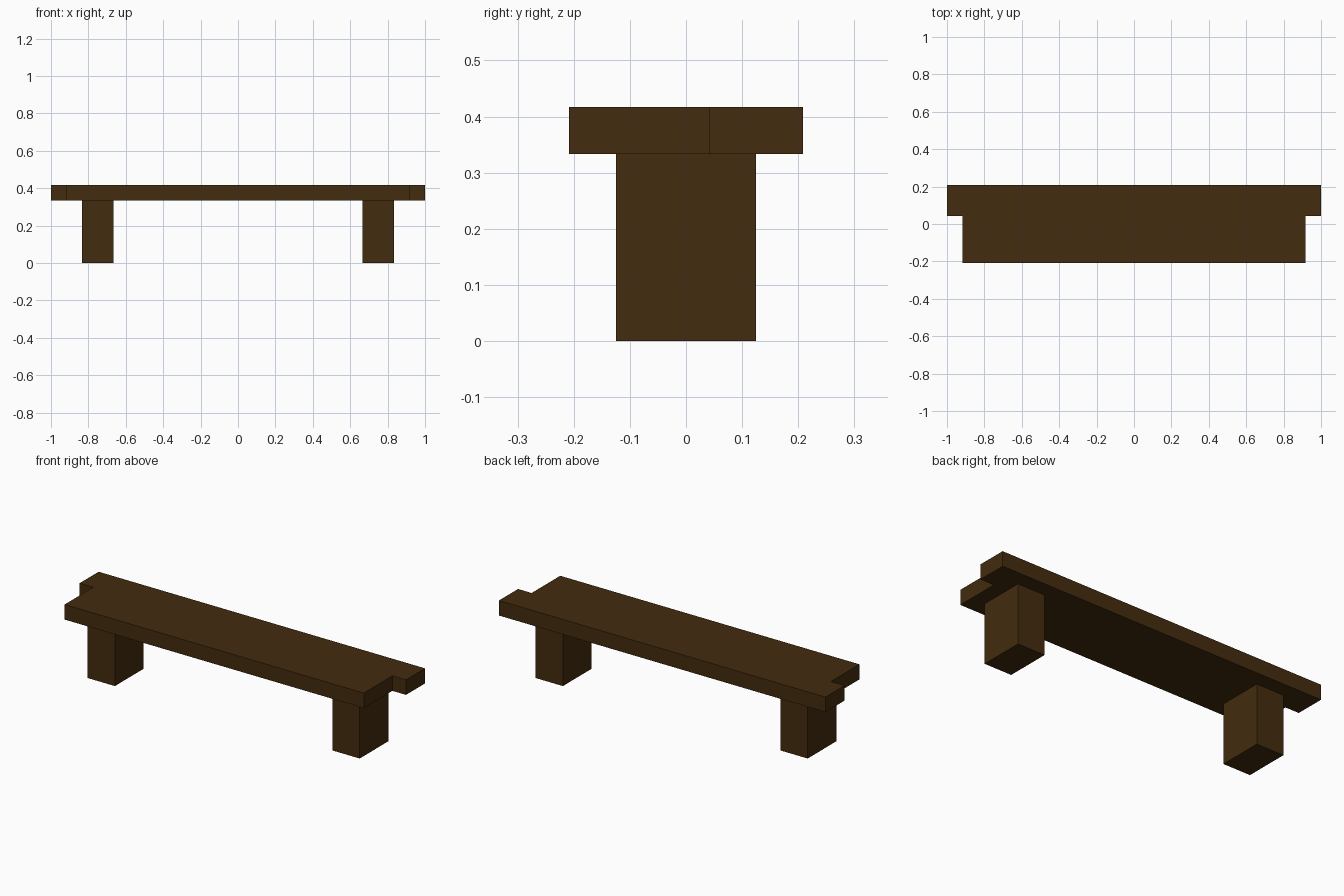
import bpy, bmesh

if "Cube" in bpy.data.objects:
    bpy.data.objects.remove(bpy.data.objects["Cube"])

U = 1 / 12  # module size: the bench is 24 modules long

wood = bpy.data.materials.new("dark brown wood")
wood.diffuse_color = (0.056, 0.025, 0.0045, 1)
wood.use_nodes = True
wood.node_tree.nodes["Principled BSDF"].inputs["Base Color"].default_value = wood.diffuse_color


def prism(name, outline, z0, z1):
    """Extrude a flat counter-clockwise outline (in modules) from z0 to z1."""
    bm = bmesh.new()
    base = bm.faces.new([bm.verts.new((x * U, y * U, z0 * U)) for x, y in outline])
    ext = bmesh.ops.extrude_face_region(bm, geom=[base], use_keep_orig=True)
    top = [g for g in ext["geom"] if isinstance(g, bmesh.types.BMVert)]
    bmesh.ops.translate(bm, verts=top, vec=(0, 0, (z1 - z0) * U))
    bmesh.ops.recalc_face_normals(bm, faces=bm.faces)
    mesh = bpy.data.meshes.new(name)
    bm.to_mesh(mesh)
    bm.free()
    mesh.materials.append(wood)
    obj = bpy.data.objects.new(name, mesh)
    bpy.context.collection.objects.link(obj)
    return obj


# Seat plank: the rear strip is one module longer at each end
half = [(11, -2.5), (11, 0.5), (12, 0.5), (12, 2.5)]
prism("seat", half + [(-x, y) for x, y in reversed(half)], 4, 5)

# Two block legs
for side, name in ((-1, "left_leg"), (1, "right_leg")):
    c = side * 9
    prism(name, [(c - 1, -1.5), (c + 1, -1.5), (c + 1, 1.5), (c - 1, 1.5)], 0, 4)
